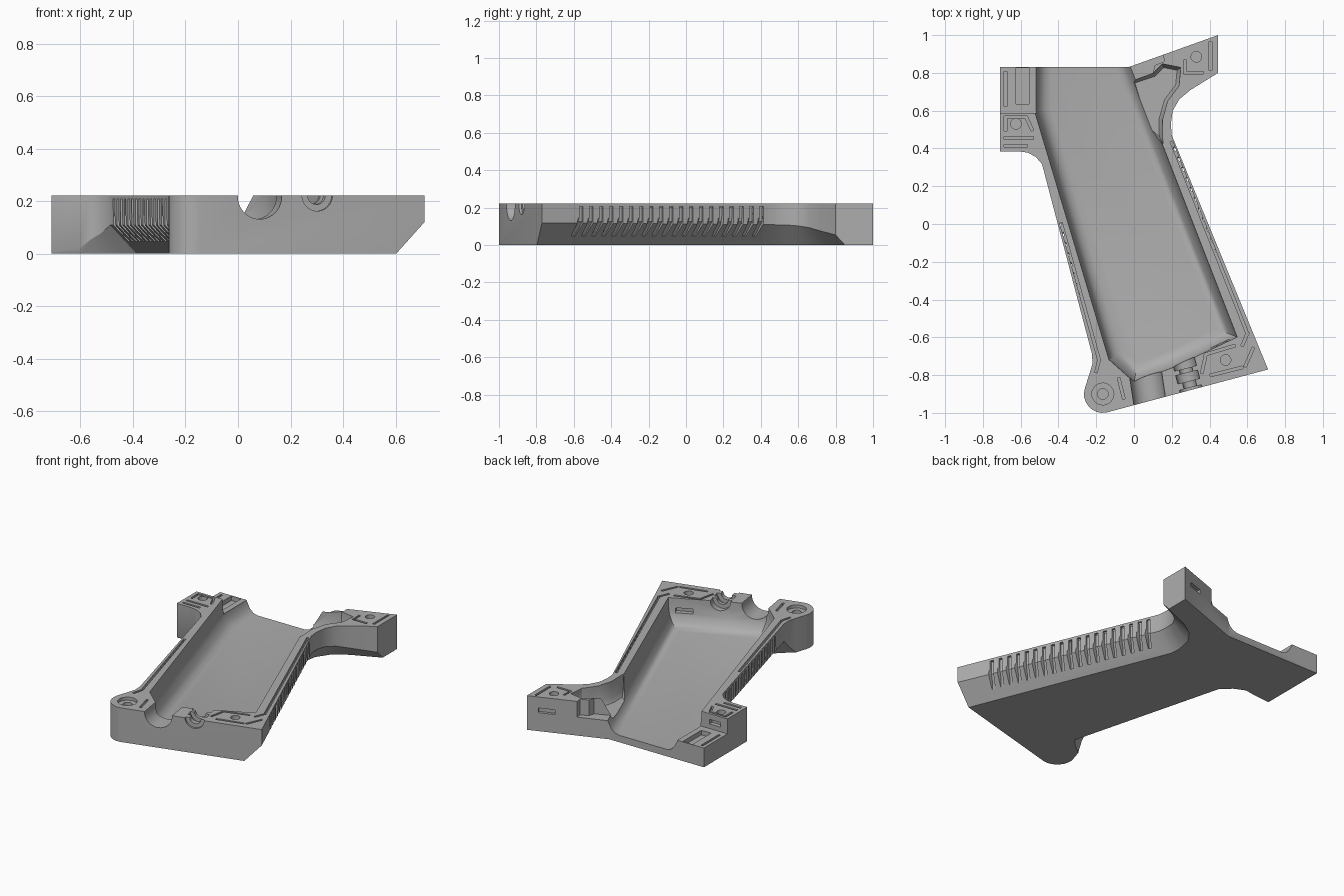
import bpy, bmesh, math
from mathutils import Vector, Matrix

old = bpy.data.objects.get("Cube")
if old:
    bpy.data.objects.remove(old)

TOP = 0.222
grey = bpy.data.materials.new("plain grey")
grey.use_nodes = True
grey.diffuse_color = (0.42, 0.42, 0.42, 1)
grey.node_tree.nodes["Principled BSDF"].inputs["Base Color"].default_value = (0.42, 0.42, 0.42, 1)


def stack(bm, rings):
    """Closed solid through a list of equal-length vertex rings."""
    rows = [[bm.verts.new(p) for p in ring] for ring in rings]
    n = len(rows[0])
    for a, b in zip(rows, rows[1:]):
        for i in range(n):
            j = (i + 1) % n
            bm.faces.new((a[i], a[j], b[j], b[i]))
    bm.faces.new(rows[0][::-1])
    bm.faces.new(rows[-1])


def inset(poly, d):
    """Move a counter-clockwise outline inward by d with mitred corners."""
    out, n = [], len(poly)
    for i in range(n):
        p = Vector(poly[i])
        e1 = (p - Vector(poly[i - 1])).normalized()
        e2 = (Vector(poly[(i + 1) % n]) - p).normalized()
        n1, n2 = Vector((-e1.y, e1.x)), Vector((-e2.y, e2.x))
        out.append(p + (n1 + n2) * d / (1 + n1.dot(n2)))
    return out


def prism(bm, poly, levels):
    """Stack an outline at (z, inset) levels, lowest first."""
    stack(bm, [[(p.x, p.y, z) for p in inset(poly, d)] for z, d in levels])


def strip(bm, pts, width, z0, z1):
    """Narrow straight-sided slot along a line of points."""
    for a, b in zip(pts, pts[1:]):
        a, b = Vector(a), Vector(b)
        t = (b - a).normalized() * width / 2
        s = Vector((-t.y, t.x))
        ring = [a - t + s, a - t - s, b + t - s, b + t + s]
        stack(bm, [[(p.x, p.y, z) for p in ring] for z in (z0, z1)])


def disc(bm, x, y, r, z0, z1):
    ring = [(x + r * math.cos(k * math.pi / 12), y + r * math.sin(k * math.pi / 12)) for k in range(24)]
    stack(bm, [[(px, py, z) for px, py in ring] for z in (z0, z1)])


def rod(bm, start, along, length, r):
    """Horizontal round bore."""
    m = Matrix.Translation(start + along * length / 2) @ along.to_track_quat('Z', 'Y').to_matrix().to_4x4()
    bmesh.ops.create_cone(bm, cap_ends=True, segments=40, radius1=r, radius2=r, depth=length, matrix=m)


def make(name, bm):
    bmesh.ops.recalc_face_normals(bm, faces=bm.faces)
    mesh = bpy.data.meshes.new(name)
    bm.to_mesh(mesh)
    bm.free()
    ob = bpy.data.objects.new(name, mesh)
    bpy.context.collection.objects.link(ob)
    return ob


def carve(body, build):
    """Subtract whatever build() draws, then drop the cutter."""
    bm = bmesh.new()
    build(bm)
    cutter = make("cutter", bm)
    cutter.hide_render = True
    mod = body.modifiers.new("carve", 'BOOLEAN')
    mod.operation, mod.solver, mod.object = 'DIFFERENCE', 'EXACT', cutter
    mod.use_self = True
    bpy.context.view_layer.update()
    done = bpy.data.meshes.new_from_object(body.evaluated_get(bpy.context.evaluated_depsgraph_get()))
    body.modifiers.clear()
    body.data = done
    bpy.data.objects.remove(cutter)


# Outer shell: outline points with the shift of their lower, chamfered edge
boss = Vector((-0.165, -0.90))
outline = [(0.71, -0.77, -0.107, -0.027), (0.20, 0.47, -0.10, -0.01), (0.195, 0.53, -0.10, 0.0),
           (0.205, 0.60, -0.09, 0.03), (0.24, 0.66, -0.07, 0.05), (0.30, 0.71, -0.04, 0.06),
           (0.445, 0.80, 0, 0.05), (0.445, 1.0, 0, 0), (-0.03, 0.83, 0, 0), (-0.71, 0.83, 0, 0),
           (-0.71, 0.385, 0, 0), (-0.61, 0.385, 0.01, 0.01), (-0.56, 0.377, 0.04, 0.03),
           (-0.52, 0.355, 0.07, 0.02), (-0.487, 0.317, 0.10, 0), (-0.222, -0.69, 0.10, 0),
           (-0.22, -0.74, 0.05, 0), (-0.235, -0.79, 0, 0)]
for k in range(9):
    a = math.radians(160 + k * 15)
    outline.append((boss.x + 0.1 * math.cos(a), boss.y + 0.1 * math.sin(a), 0, 0))
bm = bmesh.new()
stack(bm, [[(x + sx, y + sy, 0) for x, y, sx, sy in outline],
           [(x, y, max(0.004, 1.08 * math.hypot(sx, sy))) for x, y, sx, sy in outline],
           [(x, y, TOP) for x, y, sx, sy in outline]])
shell = make("grip_half_shell", bm)

# Main hollow, open at the back
hollow = [(-0.53, 1.1), (-0.53, 0.60), (-0.135, -0.72), (0.0, -0.84), (0.2, -0.765), (0.55, -0.60), (-0.11, 1.1)]
carve(shell, lambda bm: prism(bm, hollow, [(0.045, 0.09), (0.053, 0.06), (0.075, 0.035), (0.12, 0.012), (0.17, 0.005), (0.3, 0)]))

# Shallower hollow in the rear tang, with its low back lip
tang = [(-0.02, 0.76), (0.06, 0.50), (0.155, 0.42), (0.152, 0.55), (0.18, 0.65), (0.24, 0.73),
        (0.25, 0.83), (0.15, 0.85), (0.10, 0.80)]
carve(shell, lambda bm: prism(bm, tang, [(0.09, 0.02), (0.12, 0.005), (0.3, 0)]))
lip = [(-0.10, 0.75), (0.01, 0.765), (0.10, 0.80), (0.11, 0.84), (0.16, 0.86), (0.14, 1.0), (-0.10, 1.0)]
carve(shell, lambda bm: prism(bm, lip, [(0.12, 0), (0.3, 0)]))

# Lowered rear landing beside the opening
landing = [(-0.8, 0.588), (-0.45, 0.588), (-0.45, 0.9), (-0.8, 0.9)]
carve(shell, lambda bm: prism(bm, landing, [(0.125, 0), (0.3, 0)]))


# Bores through the base wall
def bores(bm):
    axis = Vector((-0.15, 0.99, 0)).normalized()
    rod(bm, Vector((0.10, -1.05, 0.217)), axis, 0.36, 0.086)


def stepped_bore(bm):
    axis = Vector((-0.248, 0.968, 0))
    mouth = Vector((0.305, -0.89, 0.222))
    rod(bm, mouth - axis * 0.05, axis, 0.32, 0.035)
    rod(bm, mouth - axis * 0.05, axis, 0.075, 0.06)
    rod(bm, mouth + axis * 0.06, axis, 0.045, 0.06)
    rod(bm, mouth + axis * 0.13, axis, 0.07, 0.06)


carve(shell, bores)
carve(shell, stepped_bore)


# Finger grooves down both outer sides
def grooves(bm, a, b, out, first, count):
    a, b = Vector(a), Vector(b)
    step = (b - a) / (b.y - a.y)
    t = step.normalized()
    out = Vector(out).normalized()
    profile = [(0.05, 0.207, 0), (-0.017, 0.207, 0), (-0.017, 0.125, 0), (-0.045, 0.085, -0.008),
               (-0.068, 0.052, -0.02), (-0.03, 0.03, -0.02), (0.05, 0.10, 0)]
    for k in range(count):
        p = a + step * (first + k * 0.0535 - a.y)
        rings = []
        for side in (-0.011, 0.011):
            ring = []
            for o, z, shear in profile:
                q = p + out * o + t * (side + shear)
                ring.append((q.x, q.y, z))
            rings.append(ring)
        stack(bm, rings)


carve(shell, lambda bm: grooves(bm, (0.71, -0.77), (0.20, 0.47), (0.925, 0.38), -0.56, 19))
carve(shell, lambda bm: grooves(bm, (-0.222, -0.69), (-0.487, 0.317), (-0.967, -0.255), -0.54, 16))


# Shallow recesses on the mating rim
def rim_slots(bm):
    z0, z1 = TOP - 0.02, 0.3
    lines = [[(0.20, 0.43), (0.60, -0.58), (0.575, -0.64)],
             [(-0.385, 0.0), (-0.185, -0.72), (-0.20, -0.78)],
             [(-0.68, 0.455), (-0.54, 0.455)], [(-0.68, 0.415), (-0.57, 0.415)],
             [(-0.68, 0.50), (-0.68, 0.565), (-0.57, 0.565), (-0.54, 0.50)],
             [(0.405, 0.82), (0.405, 0.96)], [(0.27, 0.86), (0.27, 0.80), (0.36, 0.80)],
             [(0.36, -0.785), (0.38, -0.69), (0.53, -0.645)], [(0.41, -0.80), (0.57, -0.76)],
             [(0.59, -0.75), (0.63, -0.66)], [(-0.08, -0.82), (-0.055, -0.92)]]
    for line in lines:
        strip(bm, line, 0.014, z0, z1)


def pin_holes(bm):
    for x, y in ((-0.625, 0.53), (0.33, 0.885), (0.485, -0.72)):
        disc(bm, x, y, 0.028, 0.15, 0.3)


def landing_slots(bm):
    strip(bm, [(-0.59, 0.67), (-0.59, 0.79)], 0.07, 0.095, 0.2)
    strip(bm, [(-0.68, 0.80), (-0.68, 0.63)], 0.014, 0.105, 0.2)


# Round boss with a ring recess and a centre hole
carve(shell, lambda bm: disc(bm, boss.x, boss.y, 0.058, TOP - 0.02, 0.3))
carve(shell, lambda bm: disc(bm, boss.x, boss.y, 0.028, 0.08, 0.3))
carve(shell, rim_slots)
carve(shell, pin_holes)
carve(shell, landing_slots)


# Small latch windows in the step, tang and base wall
def windows(bm):
    strip(bm, [(-0.64, 0.58), (-0.60, 0.58)], 0.04, 0.155, 0.185)
    strip(bm, [(0.30, 0.95), (0.36, 0.97)], 0.04, 0.12, 0.15)
    strip(bm, [(0.43, -0.655), (0.49, -0.63)], 0.04, 0.13, 0.16)


carve(shell, windows)

shell.data.materials.clear()
shell.data.materials.append(grey)
for f in shell.data.polygons:
    f.material_index = 0
bpy.context.view_layer.objects.active = shell
shell.select_set(True)
bpy.ops.object.shade_smooth_by_angle(angle=math.radians(28))
